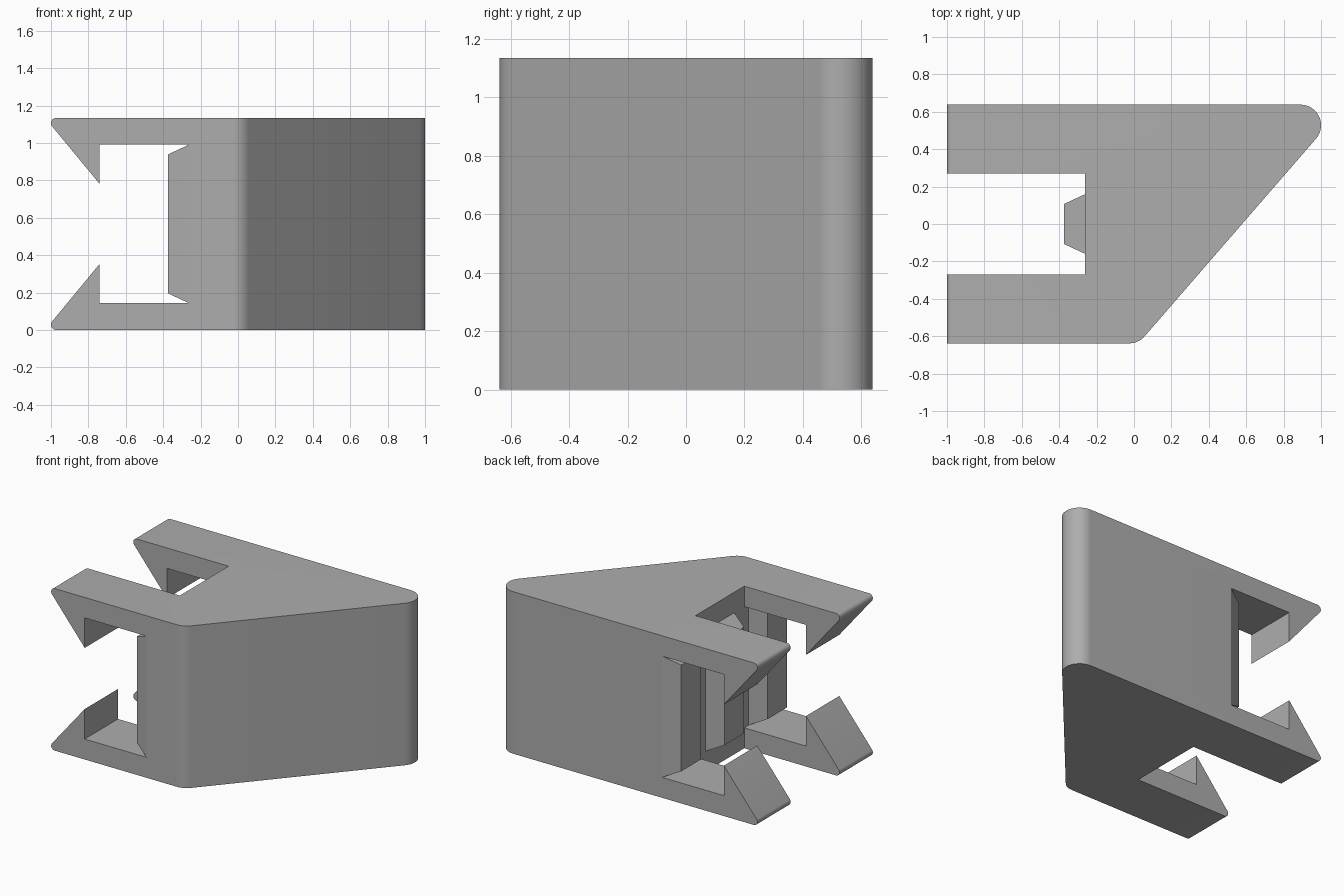
import bpy, bmesh
from math import radians, cos, sin
from mathutils import Vector

HEIGHT, HALF = 1.134, 0.638      # overall height, half depth
ARM = 0.143                      # thickness of the clip arms
BACK_X, TOOTH_X = -0.262, -0.373  # recess wall, tooth face

cube = bpy.data.objects.get("Cube")
if cube:
    bpy.data.objects.remove(cube, do_unlink=True)

grey = bpy.data.materials.new("plain grey")
grey.use_nodes = True
colour = (0.42, 0.42, 0.42, 1)
grey.diffuse_color = colour
grey.node_tree.nodes["Principled BSDF"].inputs["Base Color"].default_value = colour


def arc(cx, cy, r, start, end, steps):
    angles = [radians(start + (end - start) * i / steps) for i in range(steps + 1)]
    return [(cx + r * cos(a), cy + r * sin(a)) for a in angles]


def finish(bm, name):
    bmesh.ops.recalc_face_normals(bm, faces=bm.faces)
    mesh = bpy.data.meshes.new(name)
    bm.to_mesh(mesh)
    bm.free()
    obj = bpy.data.objects.new(name, mesh)
    bpy.context.collection.objects.link(obj)
    mesh.materials.append(grey)
    return obj


def prism(name, points, push):
    """Extrude a closed outline of 3D points along a vector."""
    bm = bmesh.new()
    face = bm.faces.new([bm.verts.new(p) for p in points])
    moved = bmesh.ops.extrude_face_region(bm, geom=[face])["geom"]
    verts = [v for v in moved if isinstance(v, bmesh.types.BMVert)]
    bmesh.ops.translate(bm, verts=verts, vec=Vector(push))
    return finish(bm, name)


# Plan outline: rounded wedge with a slot between the two arms
plan = [(-1.1, -HALF)]
plan += arc(-0.025, 0.108 - HALF, 0.108, -90, -41, 10)
plan += arc(0.89, HALF - 0.11, 0.11, -41, 90, 24)
plan += [(-1.1, HALF), (-1.1, 0.27), (BACK_X, 0.27), (BACK_X, -0.27), (-1.1, -0.27)]
body = prism("clip_body", [(x, y, -0.1) for x, y in plan], (0, 0, HEIGHT + 0.2))

# Side profile: upper and lower arms ending in barbed hooks with rounded noses
nose = arc(-0.972, 0.028, 0.028, 270, 141, 8)
lower = nose + [(-0.74, 0.353), (-0.74, ARM), (BACK_X, ARM)]
upper = [(x, HEIGHT - z) for x, z in reversed(lower)]
profile = lower + upper + [(1.1, HEIGHT), (1.1, 0)]
cutter = prism("side_profile", [(x, -0.8, z) for x, z in profile], (0, 1.6, 0))
cutter.hide_render = True

# Keep what the plan and the side profile share
cut = body.modifiers.new("profile", "BOOLEAN")
cut.operation = "INTERSECT"
cut.solver = "EXACT"
cut.object = cutter
bpy.context.view_layer.objects.active = body
body.select_set(True)
bpy.ops.object.modifier_apply(modifier=cut.name)
bpy.data.objects.remove(cutter, do_unlink=True)
bpy.ops.object.shade_smooth_by_angle(angle=radians(30))

# Three tapered teeth on the recess wall
TAPER = 0.052
for name, y in (("front_tooth", -1), ("middle_tooth", 0), ("back_tooth", 1)):
    bm = bmesh.new()
    bmesh.ops.create_cube(bm, size=1)
    for v in bm.verts:
        outer = v.co.x < 0
        inset = TAPER if outer else 0
        width, tall = HALF / 2 - 2 * inset, HEIGHT - 2 * ARM - 2 * inset
        v.co = (TOOTH_X if outer else BACK_X,
                y * HALF * 0.75 + v.co.y * width,
                HEIGHT / 2 + v.co.z * tall)
    finish(bm, name)
